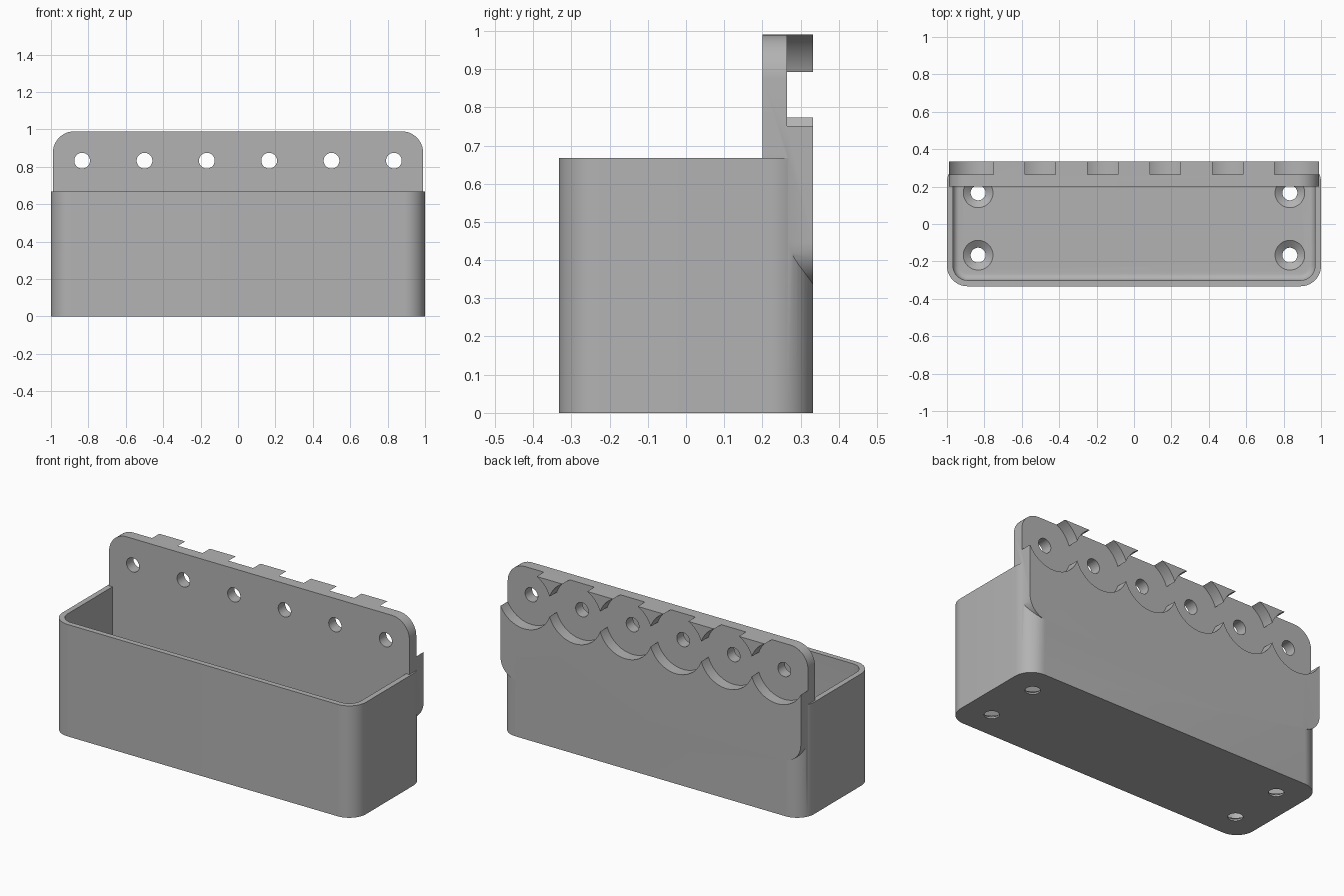
import bpy, bmesh, math
from mathutils import Matrix

if "Cube" in bpy.data.objects:
    bpy.data.objects.remove(bpy.data.objects["Cube"], do_unlink=True)

PITCH = 1 / 3
HOLES_X = [(i - 2.5) * PITCH for i in range(6)]
HOLE_Z = 0.833
BACK = 0.333

gray = bpy.data.materials.new("plain_gray")
gray.use_nodes = True
gray.diffuse_color = (0.45, 0.45, 0.45, 1)
gray.node_tree.nodes["Principled BSDF"].inputs["Base Color"].default_value = gray.diffuse_color


def make_object(name, bm):
    bmesh.ops.recalc_face_normals(bm, faces=bm.faces)
    mesh = bpy.data.meshes.new(name)
    bm.to_mesh(mesh)
    bm.free()
    obj = bpy.data.objects.new(name, mesh)
    bpy.context.collection.objects.link(obj)
    mesh.materials.append(gray)
    return obj


def rounded_block(name, low, high, axis, radius, floor_fillet=0):
    """Block between two corners, its edges along one axis rounded."""
    bm = bmesh.new()
    bmesh.ops.create_cube(bm, size=1)
    for v in bm.verts:
        v.co = [a + (c + 0.5) * (b - a) for a, b, c in zip(low, high, v.co)]
    edges = [e for e in bm.edges
             if abs(e.verts[0].co[axis] - e.verts[1].co[axis]) > 1e-4]
    bmesh.ops.bevel(bm, geom=edges, offset=radius, segments=12, profile=0.5, affect='EDGES')
    if floor_fillet:
        edges = [e for e in bm.edges if all(abs(v.co.z - low[2]) < 1e-4 for v in e.verts)]
        bmesh.ops.bevel(bm, geom=edges, offset=floor_fillet, segments=6, profile=0.5, affect='EDGES')
    return make_object(name, bm)


def drum(name, center, depth, r1, r2=None, along_y=False, sides=48):
    """Cylinder or cone standing on z, or lying along y."""
    bm = bmesh.new()
    turn = Matrix.Rotation(math.pi / 2, 4, 'X') if along_y else Matrix()
    bmesh.ops.create_cone(bm, cap_ends=True, segments=sides, radius1=r1,
                          radius2=r1 if r2 is None else r2, depth=depth,
                          matrix=Matrix.Translation(center) @ turn)
    return make_object(name, bm)


def combine(target, others, operation):
    """Apply one boolean per tool object, then drop the tools."""
    for tool in others:
        tool.hide_render = True
        mod = target.modifiers.new("shape", 'BOOLEAN')
        mod.operation, mod.object, mod.solver = operation, tool, 'EXACT'
    graph = bpy.context.evaluated_depsgraph_get()
    mesh = bpy.data.meshes.new_from_object(target.evaluated_get(graph))
    target.modifiers.clear()
    target.data = mesh
    for tool in others:
        bpy.data.objects.remove(tool, do_unlink=True)


# open bin with rounded corners
FLOOR = 0.04
bin_body = rounded_block("wall_bin", (-1, -BACK, 0), (1, BACK, 0.667), 2, 0.11)
cavity = rounded_block("cavity", (-0.968, -0.301, FLOOR), (0.968, 0.301, 0.8), 2, 0.078, 0.035)
combine(bin_body, [cavity], 'DIFFERENCE')

# mounting plate across the back
plate = rounded_block("mounting_plate", (-0.99, 0.2, 0.333), (0.99, BACK, 0.99), 1, 0.115)
combine(bin_body, [plate], 'UNION')

# scalloped round recesses and screw holes in the plate
cutters = []
for x in HOLES_X:
    cutters.append(drum("recess", (x, 0.365, HOLE_Z), 0.2, 0.177, along_y=True, sides=96))
    cutters.append(drum("screw_hole", (x, 0.25, HOLE_Z), 0.3, 0.042, along_y=True))

# countersunk holes in the floor
for x in (HOLES_X[0], HOLES_X[-1]):
    for y in (-PITCH / 2, PITCH / 2):
        cutters.append(drum("floor_hole", (x, y, 0), 0.3, 0.04))
        cutters.append(drum("countersink", (x, y, FLOOR - 0.014), 0.032, 0.04, 0.082))

# the recesses open forward no further than the plate's middle
for c in cutters:
    if c.name.startswith("recess"):
        c.data.transform(Matrix.Translation((0, 0.0, 0)))
combine(bin_body, cutters, 'DIFFERENCE')

# smooth curves, sharp edges
bpy.ops.object.select_all(action='DESELECT')
bin_body.select_set(True)
bpy.context.view_layer.objects.active = bin_body
bpy.ops.object.shade_smooth_by_angle(angle=math.radians(30))
